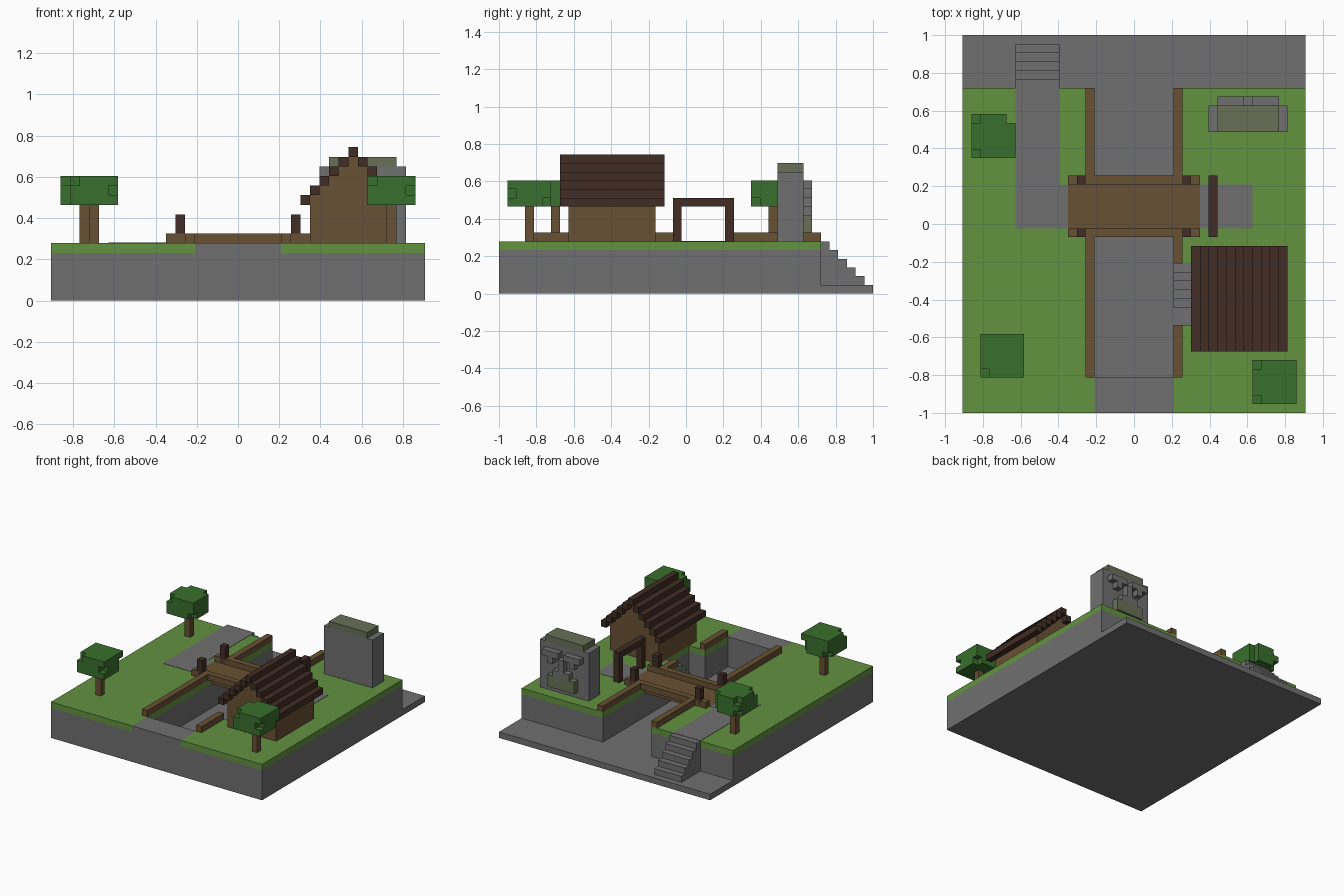
import bpy
import bmesh
from mathutils import Vector

cube = bpy.data.objects.get("Cube")
if cube:
    bpy.data.objects.remove(cube, do_unlink=True)

# Everything sits on a block grid, counted from the front right-hand corner
WIDTH, DEPTH = 39, 43
UNIT = 2 / DEPTH
GROUND = 6


def make_material(name, red, green, blue):
    material = bpy.data.materials.new(name)
    material.use_nodes = True
    colour = (red, green, blue, 1)
    material.diffuse_color = colour
    material.node_tree.nodes["Principled BSDF"].inputs["Base Color"].default_value = colour
    return material


stone = make_material("grey stone", .16, .16, .16)
grass = make_material("grass green", .122, .287, .051)
wood = make_material("brown wood", .141, .082, .033)
dark_wood = make_material("dark wood", .052, .026, .018)
leaves = make_material("leaf green", .04, .16, .026)
moss = make_material("moss grey", .138, .162, .095)


def build(name, material, boxes):
    """Joins boxes given as (x range, y range, z range) into one object."""
    bm = bmesh.new()
    for spans in boxes:
        low = Vector([span[0] for span in spans])
        high = Vector([span[1] for span in spans])
        middle = (low + high) / 2
        middle -= Vector((WIDTH / 2, DEPTH / 2, 0))
        corners = bmesh.ops.create_cube(bm, size=1)["verts"]
        bmesh.ops.scale(bm, vec=(high - low) * UNIT, verts=corners)
        bmesh.ops.translate(bm, vec=middle * UNIT, verts=corners)
    mesh = bpy.data.meshes.new(name)
    bm.to_mesh(mesh)
    bm.free()
    mesh.materials.append(material)
    obj = bpy.data.objects.new(name, mesh)
    bpy.context.collection.objects.link(obj)
    return obj


def mirrored(span, total=WIDTH):
    return (total - span[1], total - span[0])


# Ground: base slab, banks on both sides of the sunken channel, grass layer
channel = (15, 24)
back_edge = 37
stair_well = (24, 27)
well_front, well_back = 10, 17
banks = [
    ((0, channel[0]), (0, back_edge)),
    ((stair_well[1], WIDTH), (0, back_edge)),
    (stair_well, (0, well_front)),
    (stair_well, (well_back, back_edge)),
]
build("base_slab", stone, [((0, WIDTH), (0, DEPTH), (0, 1))])
build("stone_banks", stone, [(x, y, (1, GROUND - 1)) for x, y in banks])
build("grass_layer", grass, [(x, y, (GROUND - 1, GROUND)) for x, y in banks])
build("front_path", stone, [(channel, (0, 4), (1, GROUND))])

# Stairs: one flight down at the back, one from the channel up to the house
flight = range(GROUND - 1)
build("back_stairs", stone,
      [((6, 11), (back_edge + i, back_edge + i + 1), (1, GROUND - i)) for i in flight])
build("channel_stairs", stone,
      [(stair_well, (well_back - i - 1, well_back - i), (1, GROUND - i)) for i in flight])

# Paved path plates
paving = (GROUND - .05, GROUND + .05)
build("paved_path", stone, [
    ((6, 11), (21, back_edge), paving),
    ((11, 12), (21, 26), paving),
    ((27, 33), (21, 26), paving),
])

# Low timber rails along the channel
rail_height = (GROUND, GROUND + 1)
left_rail = (24, 25)
right_rail = mirrored(left_rail)
build("channel_rails", wood, [
    (right_rail, (4, 20), rail_height),
    (right_rail, (27, back_edge), rail_height),
    (left_rail, (4, well_front), rail_height),
    (left_rail, (well_back, 20), rail_height),
    (left_rail, (27, back_edge), rail_height),
])

# Bridge with edge beams, posts and a gate
bridge = (12, 27)
beam_rows = [(20, 21), (26, 27)]
post_column = (25, 26)
gate_column = (28, 29)
build("bridge_deck", wood, [(bridge, (21, 26), (GROUND - 1, GROUND + .07))])
build("bridge_beams", wood, [(bridge, row, (GROUND - 1 + .99, GROUND + 1)) for row in beam_rows])
build("bridge_posts", dark_wood,
      [(x, row, (GROUND, 9)) for row in beam_rows for x in (post_column, mirrored(post_column))])
build("gate_posts", dark_wood, [(gate_column, row, (GROUND, 10)) for row in beam_rows])
build("gate_lintel", dark_wood, [(gate_column, (20, 27), (10, 11))])

# House: walls with a stepped gable, under a stepped roof
house_x, house_y = (27, 36), (8, 18)
roof_x, roof_y = (26, 37), (7, 19)
eaves, steps = 10, 5
walls = [(house_x, house_y, (GROUND, eaves))]
roof = []
for i in range(steps + 1):
    left, right = roof_x[0] + i, roof_x[1] - i
    level = (eaves + i, eaves + i + 1)
    roof.append(((left, left + 1), roof_y, level))
    if i < steps:
        roof.append(((right - 1, right), roof_y, level))
        walls.append(((left + 1, right - 1), house_y, level))
build("house_walls", wood, walls)
build("house_roof", dark_wood, roof)

# Standing stone with a carved face looking backwards
carving = (35, 36)
face_total = 65
brow, eye = (29, 32), (30, 31)
build("standing_stone", stone, [((28, 37), (32, 35), (GROUND, 14))])
build("stone_moss_cap", moss, [((29, 36), (32, 35), (14, 15))])
build("stone_brows", stone, [(x, carving, (12, 13)) for x in (brow, mirrored(brow, face_total))])
build("stone_eyes", stone, [(x, carving, (11, 12)) for x in (eye, mirrored(eye, face_total))])
build("stone_nose", stone, [
    ((32, 33), carving, (9, 12)),
    ((31, 34), carving, (9, 10)),
])
build("stone_mossy_mouth", moss, [((30, 35), carving, (7, 9))])


# Trees: a thin trunk and a square crown whose corners lack some blocks
def tree(name, x, y, front_right, front_left, back_right, back_left):
    crown = range(10, 13)
    build(name + "_trunk", wood, [((x + 2, x + 3), (y + 2, y + 3), (GROUND, 10))])
    boxes = [
        ((x, x + 5), (y + 1, y + 4), (10, 13)),
        ((x + 1, x + 4), (y, y + 1), (10, 13)),
        ((x + 1, x + 4), (y + 4, y + 5), (10, 13)),
    ]
    corners = [(0, 0, front_right), (4, 0, front_left), (0, 4, back_right), (4, 4, back_left)]
    for dx, dy, layers in corners:
        for z, letter in zip(crown, "LMT"):
            if letter in layers:
                boxes.append(((x + dx, x + dx + 1), (y + dy, y + dy + 1), (z, z + 1)))
    build(name + "_crown", leaves, boxes)


# Corner blocks kept: L low, M middle, T top
tree("back_tree", 1, 29, "LM", "MT", "M", "")
tree("right_tree", 2, 4, "LM", "LT", "MT", "T")
tree("left_tree", 33, 1, "LM", "LT", "M", "MT")
